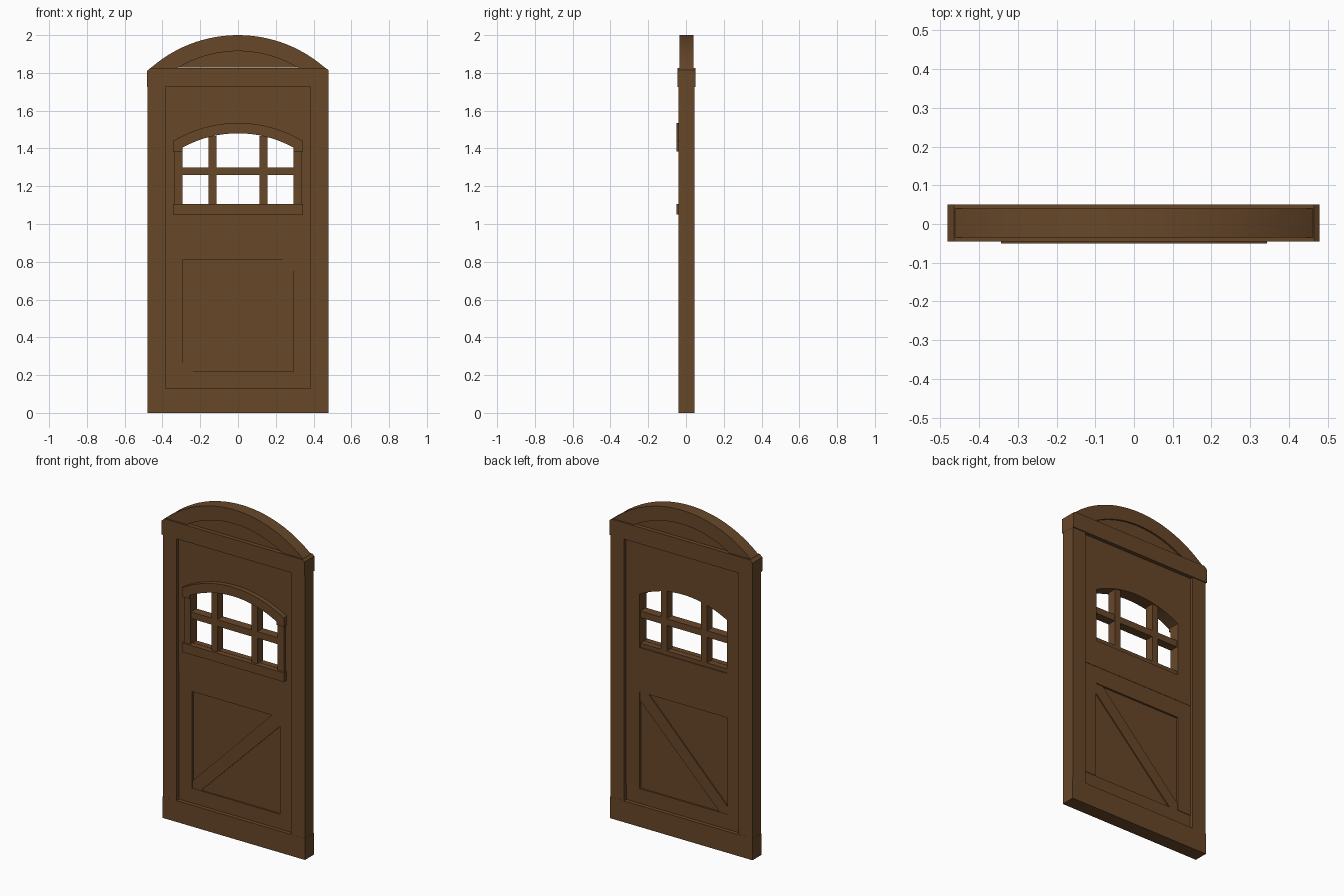
import bpy, bmesh, math

if "Cube" in bpy.data.objects:
    bpy.data.objects.remove(bpy.data.objects["Cube"])

wood = bpy.data.materials.new("brown_wood")
wood.diffuse_color = (0.137, 0.063, 0.022, 1)
wood.use_nodes = True
wood.node_tree.nodes["Principled BSDF"].inputs["Base Color"].default_value = wood.diffuse_color
YC = 0.0025  # middle of the door thickness


def plate(name, loops, y0, y1):
    """Extrude an x-z outline (first loop) with optional holes from y0 to y1."""
    cu = bpy.data.curves.new(name, 'CURVE')
    cu.dimensions = '2D'
    cu.fill_mode = 'BOTH'
    cu.extrude = (y1 - y0) / 2
    for pts in loops:
        sp = cu.splines.new('POLY')
        sp.points.add(len(pts) - 1)
        for p, (x, z) in zip(sp.points, pts):
            p.co = (x, z, 0, 1)
        sp.use_cyclic_u = True
    tmp = bpy.data.objects.new(name + "_outline", cu)
    bpy.context.collection.objects.link(tmp)
    dg = bpy.context.evaluated_depsgraph_get()
    me = bpy.data.meshes.new_from_object(tmp.evaluated_get(dg))
    bpy.data.objects.remove(tmp)
    bm = bmesh.new()
    bm.from_mesh(me)
    for v in bm.verts:
        x, z, d = v.co
        v.co = (x, (y0 + y1) / 2 - d, z)
    bmesh.ops.remove_doubles(bm, verts=bm.verts, dist=1e-5)
    bmesh.ops.recalc_face_normals(bm, faces=bm.faces)
    for f in bm.faces:
        f.smooth = True
    bm.to_mesh(me)
    bm.free()
    me.set_sharp_from_angle(angle=math.radians(30))
    me.materials.clear()
    me.materials.append(wood)
    me.name = name
    ob = bpy.data.objects.new(name, me)
    bpy.context.collection.objects.link(ob)
    return ob


def both(name, loops, half):
    return plate(name, loops, YC - half, YC + half)


def rect(x0, x1, z0, z1):
    return [(x0, z0), (x1, z0), (x1, z1), (x0, z1)]


def arc(zc, r, hw, n=28):
    """Points from right to left over a shallow arch of half width hw."""
    a = math.asin(hw / r)
    return [(r * math.sin(a - 2 * a * i / n), zc + r * math.cos(a - 2 * a * i / n))
            for i in range(n + 1)]


SIDES = (("left", -1), ("right", 1))

# Outer frame
for side, s in SIDES:
    x0, x1 = sorted((s * 0.385, s * 0.478))
    both(side + "_stile", [rect(x0, x1, 0.13, 1.725)], 0.042)
both("bottom_rail", [rect(-0.479, 0.479, 0, 0.13)], 0.0425)
both("top_rail", [[(-0.482, 1.725), (0.479, 1.725), (0.479, 1.815), (0.465, 1.825),
                   (-0.465, 1.825), (-0.482, 1.81)]], 0.0475)

# Arched head with a recessed infill
inner = arc(1.3, 0.615, 0.32)
both("arched_head", [arc(1.3, 0.70, 0.479) + [(-0.465, 1.82)] + inner[::-1]
                     + [(0.465, 1.82)]], 0.038)
both("arch_infill", [arc(1.3, 0.62, 0.325)], 0.028)

# Upper panel with the arched window opening
opening = arc(0.87, 0.61, 0.293) + [(-0.293, 1.08), (0.293, 1.08)]
both("upper_panel", [rect(-0.385, 0.385, 0.915, 1.725), opening], 0.024)

# Lower panel: frame, lower strip, recessed board and diagonal brace
both("lower_panel_frame", [[(-0.385, 0.22), (-0.295, 0.22), (-0.295, 0.81), (0.295, 0.81),
                            (0.295, 0.22), (0.385, 0.22), (0.385, 0.915),
                            (-0.385, 0.915)]], 0.022)
both("lower_strip", [rect(-0.385, 0.385, 0.13, 0.22)], 0.019)
both("lower_board", [rect(-0.295, 0.295, 0.22, 0.81)], 0.010)
both("diagonal_brace", [[(-0.295, 0.22), (-0.24, 0.22), (0.295, 0.755), (0.295, 0.81),
                         (0.24, 0.81), (-0.295, 0.265)]], 0.017)

# Window bars
for side, s in SIDES:
    x0, x1 = sorted((s * 0.115, s * 0.155))
    plate(side + "_window_bar", [rect(x0, x1, 1.10, 1.466)], -0.035, YC + 0.018)
plate("cross_window_bar", [rect(-0.293, 0.293, 1.26, 1.30)], -0.034, YC + 0.017)
both("lower_window_bar", [rect(-0.293, 0.293, 1.08, 1.105)], 0.018)

# Window trim, front only
FACE = YC - 0.02
plate("window_arch_trim", [arc(0.87, 0.665, 0.343) + [(-0.343, 1.385), (-0.293, 1.385)]
                           + arc(0.87, 0.61, 0.293)[::-1] + [(0.293, 1.385), (0.343, 1.385)]],
      -0.05, FACE)
plate("window_sill", [rect(-0.343, 0.343, 1.05, 1.105)], -0.05, FACE)
for side, s in SIDES:
    x0, x1 = sorted((s * 0.293, s * 0.335))
    plate(side + "_window_trim", [rect(x0, x1, 1.10, 1.39)], -0.038, FACE)
